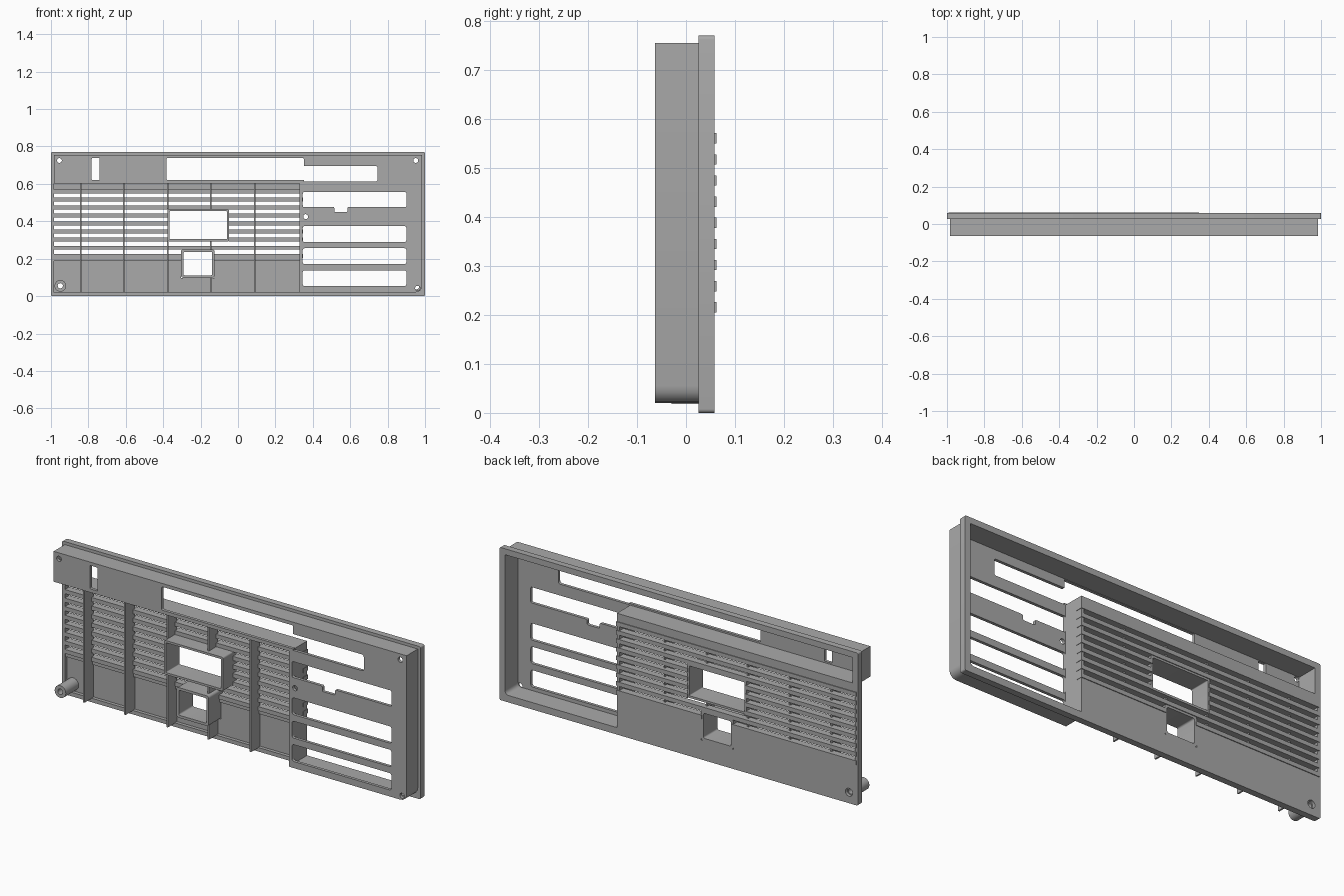
import bpy, bmesh, math
from mathutils import Vector

if "Cube" in bpy.data.objects:
    bpy.data.objects.remove(bpy.data.objects["Cube"])

grey = bpy.data.materials.new("plain grey plastic")
grey.use_nodes = True
colour = (0.4, 0.4, 0.4, 1)
grey.diffuse_color = colour
grey.node_tree.nodes["Principled BSDF"].inputs["Base Color"].default_value = colour

FRONT, FLANGE, BACK = -0.063, 0.026, 0.058
parts = []


def rounded(points, r=0.0, steps=4):
    """Outline in x, z; a third number on a point overrides the corner radius."""
    out = []
    for i, p in enumerate(points):
        rad = p[2] if len(p) > 2 else r
        c = Vector(p[:2])
        if rad == 0:
            out.append(c)
            continue
        a = c + (Vector(points[i - 1][:2]) - c).normalized() * rad
        b = c + (Vector(points[(i + 1) % len(points)][:2]) - c).normalized() * rad
        centre = a + b - c
        for k in range(steps + 1):
            t = k / steps * math.pi / 2
            out.append(centre + (a - centre) * math.cos(t) + (b - centre) * math.sin(t))
    return out


def rect(x0, x1, z0, z1, r=0.0):
    return rounded([(x0, z0), (x1, z0), (x1, z1), (x0, z1)], r)


def circle(x, z, r, n=24):
    return [Vector((x + r * math.cos(2 * math.pi * k / n),
                    z + r * math.sin(2 * math.pi * k / n))) for k in range(n)]


def slab(name, y0, y1, *loops):
    """Flat part between two depths: the first loop is the outline, the rest are holes."""
    curve = bpy.data.curves.new(name, "CURVE")
    curve.dimensions = "2D"
    curve.fill_mode = "BOTH"
    curve.extrude = (y1 - y0) / 2
    for loop in loops:
        s = curve.splines.new("POLY")
        s.points.add(len(loop) - 1)
        for pt, co in zip(s.points, loop):
            pt.co = (co.x, co.y, 0, 1)
        s.use_cyclic_u = True
    temp = bpy.data.objects.new(name + " outline", curve)
    bpy.context.collection.objects.link(temp)
    graph = bpy.context.evaluated_depsgraph_get()
    mesh = bpy.data.meshes.new_from_object(temp.evaluated_get(graph))
    bpy.data.objects.remove(temp)
    bpy.data.curves.remove(curve)
    for v in mesh.vertices:
        x, z, d = v.co
        v.co = (x, (y0 + y1) / 2 - d, z)
    bm = bmesh.new()
    bm.from_mesh(mesh)
    bmesh.ops.remove_doubles(bm, verts=bm.verts, dist=1e-5)
    bmesh.ops.recalc_face_normals(bm, faces=bm.faces)
    bm.to_mesh(mesh)
    bm.free()
    mesh.name = name
    mesh.materials.clear()
    mesh.materials.append(grey)
    obj = bpy.data.objects.new(name, mesh)
    bpy.context.collection.objects.link(obj)
    parts.append(obj)
    return obj


# L-shaped tray: front plate, walls and back flange
def tray_outline(x0, x1, x2, z0, z1, z2, corner):
    return rounded([(x0, z1), (x0, z2), (x2, z2), (x2, z0, corner), (x1, z0), (x1, z1)])


outer = tray_outline(-0.985, 0.33, 0.985, 0.02, 0.602, 0.755, 0.035)
inner = tray_outline(-0.97, 0.345, 0.97, 0.035, 0.612, 0.74, 0.02)

display_slot = rounded([(-0.382, 0.62, 0.006), (-0.382, 0.738, 0.006), (0.352, 0.738, 0.006),
                        (0.352, 0.695), (0.746, 0.695, 0.01), (0.746, 0.613, 0.01),
                        (0.352, 0.613), (0.352, 0.62)])
notched_slot = rounded([(0.346, 0.476), (0.346, 0.556), (0.9, 0.556), (0.9, 0.476),
                        (0.585, 0.476), (0.585, 0.449), (0.515, 0.449), (0.515, 0.476)], 0.006)
slots = [rect(0.346, 0.9, z, z + 0.085, 0.01) for z in (0.053, 0.171, 0.289)]
screw_holes = [circle(x, z, 0.013) for x, z in
               ((-0.955, 0.725), (0.95, 0.725), (0.96, 0.042), (0.362, 0.425))]
slab("front_plate", FRONT, FRONT + 0.015, outer, display_slot, notched_slot,
     rect(-0.782, -0.74, 0.62, 0.738, 0.004), *slots, *screw_holes)
slab("tray_walls", FRONT + 0.015, FLANGE, outer, inner)
slab("back_flange", FLANGE, BACK, rect(-1, 1, 0, 0.77, 0.008), inner,
     rect(-0.985, 0.33, 0.02, 0.602))

# Grille panels
big = (-0.378, -0.048, 0.293, 0.465)
small = (-0.305, -0.125, 0.098, 0.25)


def shrink(box, t, r):
    return rect(box[0] + t, box[1] - t, box[2] + t, box[3] - t, r)


slab("lower_panel", 0.043, BACK,
     rounded([(-0.985, 0.02), (0.33, 0.02), (0.33, 0.205), (small[1], 0.205),
              (small[1], small[2]), (small[0], small[2]), (small[0], 0.205), (-0.985, 0.205)]),
     circle(-0.95, 0.055, 0.02))
slab("lower_panel_ledge_left", 0.033, 0.043, rect(-0.985, small[0], 0.187, 0.205))
slab("lower_panel_ledge_right", 0.033, 0.043, rect(small[1], 0.33, 0.187, 0.205))
slab("upper_panel", 0.043, BACK, rect(-0.985, 0.33, 0.568, 0.602))

# Window frames
slab("large_window_frame", -0.05, BACK, rect(*big, 0.008), shrink(big, 0.011, 0.004))
slab("small_window_frame", -0.055, BACK, rect(*small, 0.012), shrink(small, 0.013, 0.008))

# Grille slats, split around the windows
for i in range(9):
    z = 0.205 + i * 0.0431
    spans = [(-0.992, 0.347)]
    for w in (big, small):
        if w[2] < z + 0.01 < w[3]:
            spans = [(-0.992, w[0] + 0.004), (w[1] - 0.004, 0.347)]
    for a, b in spans:
        slab("grille_slat", 0.027, 0.062, rect(a, b, z, z + 0.021))

# Upright ribs in front of the grille, interrupted by the windows
for x in (-0.84, -0.61, -0.375, -0.145, 0.09):
    cuts = sorted((w[2], w[3]) for w in (big, small) if w[0] + 0.01 < x < w[1] - 0.01)
    if w_left := (x < big[0] + 0.01 and x > big[0] - 0.01):
        cuts = [(big[2], big[3])]
    z = 0.018
    for lo, hi in cuts + [(0.602, 0.602)]:
        slab("rib", -0.03, 0.043, rect(x - 0.004, x + 0.004, z, lo))
        z = hi

# Screw post
slab("screw_post", -0.06, 0.043, circle(-0.95, 0.055, 0.031, 32), circle(-0.95, 0.055, 0.014))

bpy.ops.object.select_all(action="DESELECT")
for obj in parts:
    obj.select_set(True)
bpy.context.view_layer.objects.active = parts[0]
bpy.ops.object.shade_smooth_by_angle(angle=math.radians(30))
